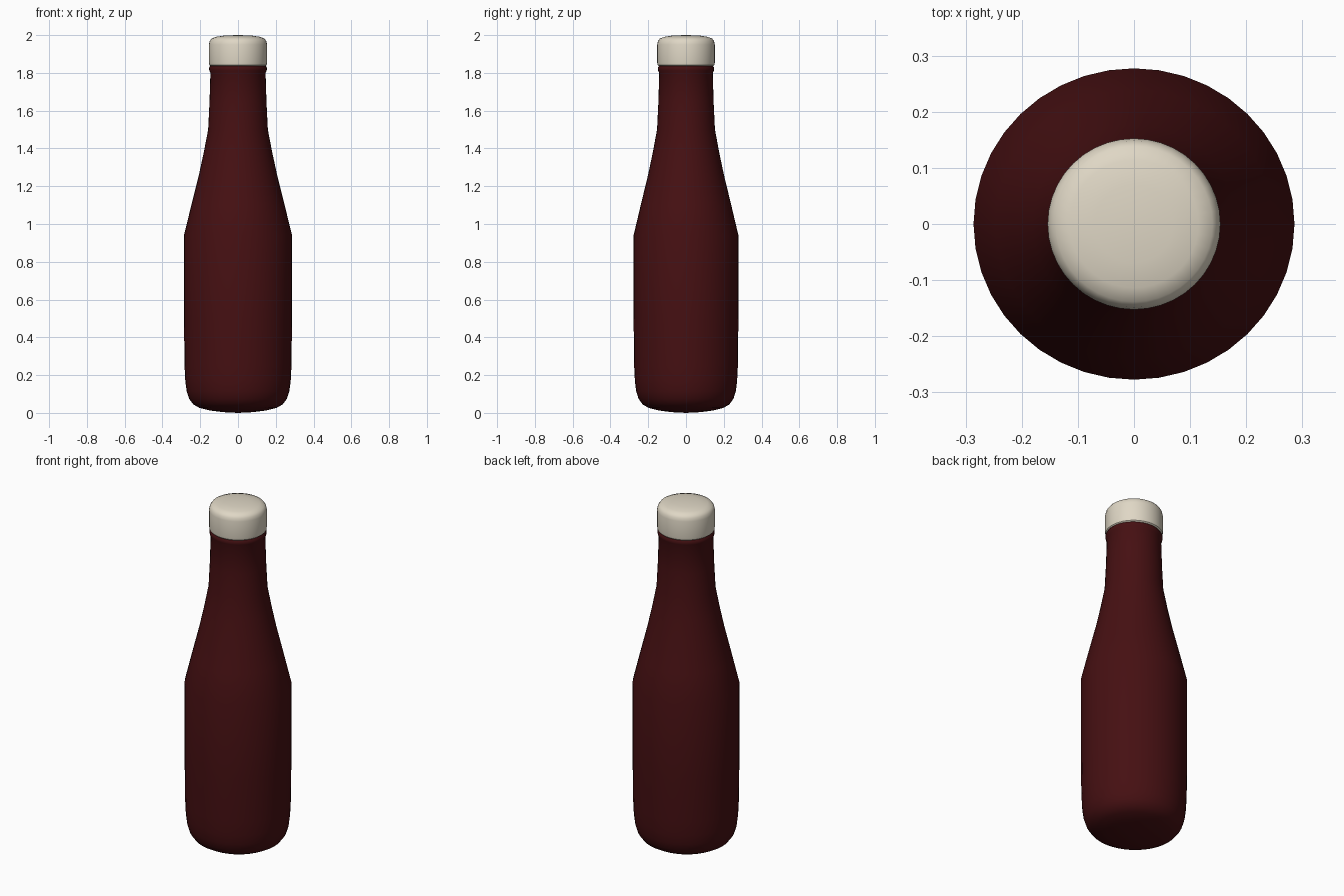
import bpy
import math

cube = bpy.data.objects.get("Cube")
if cube:
    bpy.data.objects.remove(cube, do_unlink=True)

SIDES = 40


def make_material(name, color):
    mat = bpy.data.materials.new(name)
    mat.use_nodes = True
    mat.diffuse_color = color
    bsdf = next(n for n in mat.node_tree.nodes if n.type == "BSDF_PRINCIPLED")
    bsdf.inputs["Base Color"].default_value = color
    bsdf.inputs["Roughness"].default_value = 0.5
    return mat


def lathe(name, profile, mat, depth=1.0):
    """Revolve (radius, height) points; end radii of zero become poles."""
    verts, rings, faces = [], [], []
    for r, z in profile:
        count = SIDES if r > 0 else 1
        rings.append([len(verts) + i for i in range(count)])
        for i in range(count):
            a = math.tau * i / SIDES
            verts.append((r * math.cos(a), r * depth * math.sin(a), z))
    for low, high in zip(rings, rings[1:]):
        for i in range(SIDES):
            j = (i + 1) % SIDES
            if len(low) == 1:
                faces.append((low[0], high[j], high[i]))
            elif len(high) == 1:
                faces.append((low[i], low[j], high[0]))
            else:
                faces.append((low[i], low[j], high[j], high[i]))
    mesh = bpy.data.meshes.new(name)
    mesh.from_pydata(verts, [], faces)
    mesh.materials.append(mat)
    obj = bpy.data.objects.new(name, mesh)
    bpy.context.collection.objects.link(obj)
    bpy.ops.object.select_all(action="DESELECT")
    obj.select_set(True)
    bpy.context.view_layer.objects.active = obj
    bpy.ops.object.shade_smooth_by_angle(angle=math.radians(40))
    return obj


dark_red = make_material("dark red glass", (0.06, 0.005, 0.006, 1))
cream = make_material("cream cap", (0.74, 0.68, 0.56, 1))

# Bottle: domed base, straight body, tapering shoulder and neck with a lip
lathe("bottle", [
    (0, 0), (0.08, 0.004), (0.15, 0.013), (0.205, 0.027), (0.237, 0.045),
    (0.259, 0.075), (0.272, 0.115), (0.279, 0.17), (0.283, 0.25),
    (0.286, 0.5), (0.286, 0.94), (0.247, 1.1), (0.207, 1.26),
    (0.181, 1.38), (0.158, 1.5), (0.151, 1.64), (0.146, 1.8),
    (0.152, 1.812), (0.153, 1.828), (0.146, 1.838), (0, 1.838),
], dark_red, 0.97)

# Screw cap: straight side with rounded edges and a slightly domed top
lathe("cap", [
    (0, 1.836), (0.145, 1.836), (0.152, 1.842), (0.154, 1.855),
    (0.154, 1.95), (0.150, 1.968), (0.140, 1.982), (0.115, 1.991),
    (0.07, 1.998), (0, 2.0),
], cream, 0.99)
